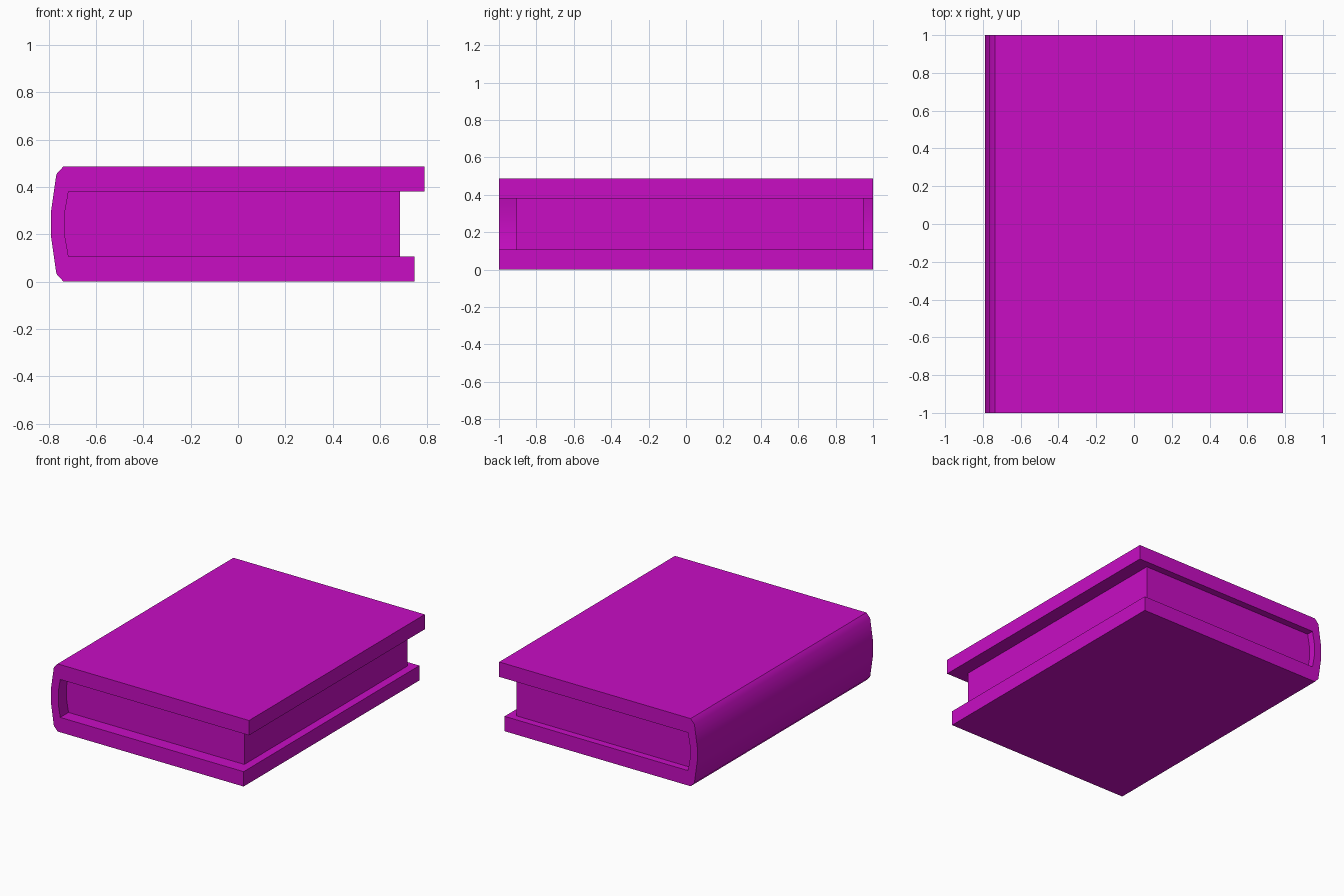
import bpy, bmesh, math

if "Cube" in bpy.data.objects:
    bpy.data.objects.remove(bpy.data.objects["Cube"])

mat = bpy.data.materials.new("magenta")
mat.diffuse_color = (0.58, 0.004, 0.55, 1)
mat.use_nodes = True
mat.node_tree.nodes["Principled BSDF"].inputs["Base Color"].default_value = mat.diffuse_color


def extrude_profile(name, profile, y0, y1):
    """Extrude a closed x-z outline along y."""
    bm = bmesh.new()
    face = bm.faces.new([bm.verts.new((x, y0, z)) for x, z in profile])
    out = bmesh.ops.extrude_face_region(bm, geom=[face], use_keep_orig=True)
    moved = [g for g in out["geom"] if isinstance(g, bmesh.types.BMVert)]
    bmesh.ops.translate(bm, verts=moved, vec=(0, y1 - y0, 0))
    bmesh.ops.recalc_face_normals(bm, faces=bm.faces)
    mesh = bpy.data.meshes.new(name)
    bm.to_mesh(mesh)
    bm.free()
    mesh.materials.append(mat)
    obj = bpy.data.objects.new(name, mesh)
    bpy.context.collection.objects.link(obj)
    bpy.ops.object.select_all(action='DESELECT')
    obj.select_set(True)
    bpy.context.view_layer.objects.active = obj
    bpy.ops.object.shade_smooth_by_angle(angle=math.radians(40))
    return obj


H = 0.487          # book thickness
BOARD = 0.107      # cover board thickness


def mirrored(half):
    """Complete a lower half outline by mirroring it about mid height."""
    return half + [(x, H - z) for x, z in reversed(half)]


spine_outer = mirrored([(-0.737, 0), (-0.767, 0.033), (-0.79, 0.193)])
spine_inner = mirrored([(-0.716, BOARD), (-0.731, 0.193)])

# Cover: both boards and the rounded spine in one wrap
extrude_profile("cover",
                [(0.745, 0)] + spine_outer
                + [(0.788, H), (0.788, H - BOARD)]
                + spine_inner[::-1] + [(0.745, BOARD)],
                -1.0, 1.0)

# Page block: fills the cover and is set in from its edges
extrude_profile("pages",
                [(0.685, BOARD)] + spine_inner + [(0.685, H - BOARD)],
                -0.906, 0.949)
